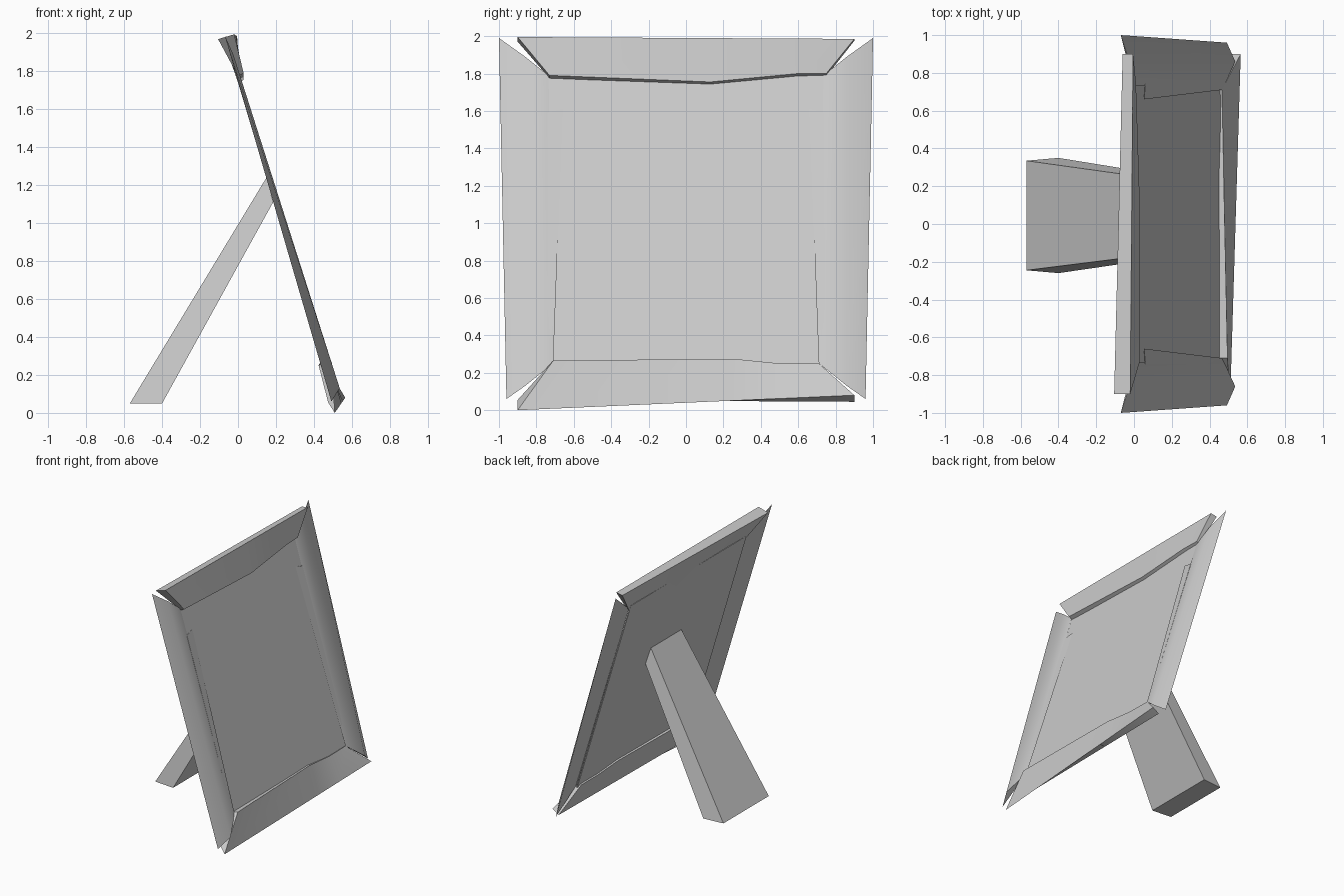
import bpy, bmesh, math

if "Cube" in bpy.data.objects:
    bpy.data.objects.remove(bpy.data.objects["Cube"])


def plane(y, z, d=0.0):
    """Point on the leaning picture plane, pushed forward by d."""
    return (0.53 - 0.3 * z + d, y, z)


def loft(name, sections, angle=30):
    """Closed solid through matching cross-sections, capped at both ends."""
    bm = bmesh.new()
    rings = [[bm.verts.new(p) for p in s] for s in sections]
    n = len(rings[0])
    for a, b in zip(rings, rings[1:]):
        for i in range(n):
            j = (i + 1) % n
            bm.faces.new((a[i], a[j], b[j], b[i]))
    bm.faces.new(rings[0])
    bm.faces.new(rings[-1])
    bmesh.ops.recalc_face_normals(bm, faces=bm.faces)
    mesh = bpy.data.meshes.new(name)
    bm.to_mesh(mesh)
    bm.free()
    ob = bpy.data.objects.new(name, mesh)
    bpy.context.collection.objects.link(ob)
    bpy.context.view_layer.objects.active = ob
    ob.select_set(True)
    bpy.ops.object.shade_smooth_by_angle(angle=math.radians(angle))
    ob.select_set(False)
    return ob


# picture panel: thin leaning sheet
loft("picture_panel", [[plane(y, z, d) for y, d in
     ((-0.74, 0), (0.74, 0), (0.74, -0.008), (-0.74, -0.008))]
     for z in (0.22, 1.82)])

# side bars: shallow ridged strips with mitred ends, and a wider inner lip
for s, side in ((-1, "left"), (1, "right")):
    loft(f"{side}_frame_bar", [
        [plane(s * 1.0, 1.99, -0.003), plane(s * 0.86, 1.89, 0.012), plane(s * 0.735, 1.79, 0.004)],
        [plane(s * 0.96, 0.06, -0.02), plane(s * 0.86, 0.13, 0.045), plane(s * 0.71, 0.25, 0.012)]])
    loft(f"{side}_inner_lip", [
        [plane(s * 0.74, 1.59, 0.004), plane(s * 0.66, 1.61, 0.006), plane(s * 0.74, 1.59, 0.008)],
        [plane(s * 0.74, 0.23, 0.004), plane(s * 0.71, 0.25, 0.010), plane(s * 0.74, 0.23, 0.014)]])


def rail(name, outer_ends, inner):
    """Top or bottom rail. outer_ends: (back, front) xz at each end;
    inner: y, x, z, back x along the wavy inner edge."""
    sections = []
    for i, (y, x, z, xb) in enumerate(inner):
        yo = -0.9 if i == 0 else 0.9 if i == len(inner) - 1 else y
        t = (yo + 0.9) / 1.8
        ring = []
        for a, b in zip(*outer_ends):
            ring.append((a[0] + (b[0] - a[0]) * t, yo, a[1] + (b[1] - a[1]) * t))
        ring += [(x, y, z), (xb, y, z - 0.015)]
        sections.append(ring)
    loft(name, sections)


# top rail
rail("top_frame_rail",
     (((-0.105, 1.97), (-0.02, 1.995)), ((-0.06, 1.975), (-0.005, 1.985))),
     ((-0.73, 0.03, 1.79, 0.0), (0.13, 0.03, 1.755, 0.0),
      (0.6, 0.015, 1.80, -0.01), (0.75, 0.01, 1.80, -0.015)))

# bottom rail
rail("bottom_frame_rail",
     (((0.475, 0.055), (0.51, 0.0)), ((0.51, 0.045), (0.565, 0.08))),
     ((-0.71, 0.495, 0.265, 0.425), (0.25, 0.475, 0.275, 0.43),
      (0.5, 0.47, 0.25, 0.44), (0.71, 0.465, 0.25, 0.44)))

# support leg: tapered box leaning against the back
loft("support_leg", [
    [(-0.57, -0.245, 0.05), (-0.57, 0.335, 0.05), (-0.40, 0.35, 0.05), (-0.40, -0.26, 0.05)],
    [(0.15, -0.155, 1.24), (0.15, 0.235, 1.24), (0.185, 0.255, 1.11), (0.185, -0.175, 1.11)]])
